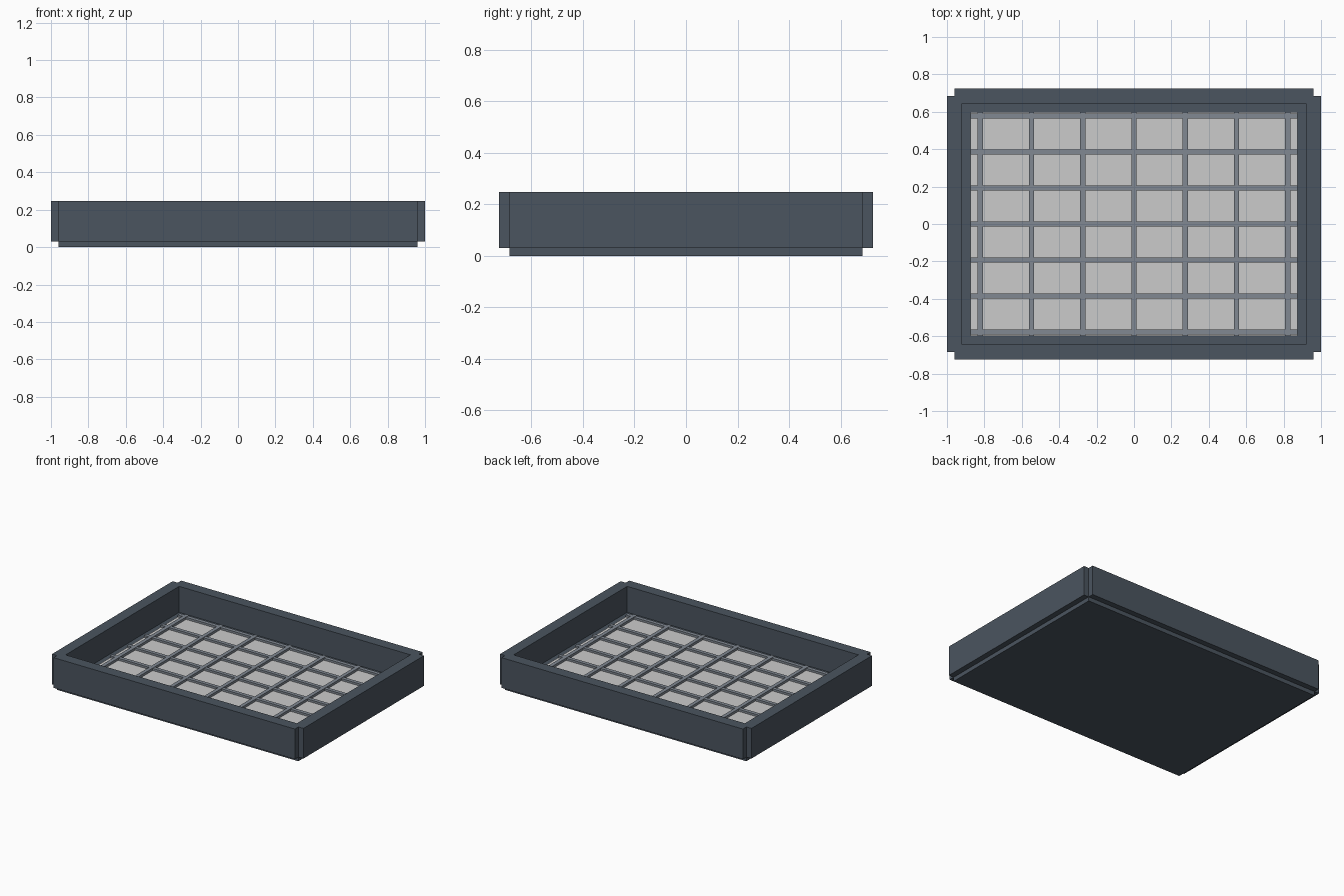
import bpy

if "Cube" in bpy.data.objects:
    bpy.data.objects.remove(bpy.data.objects["Cube"])


def material(name, rgb):
    m = bpy.data.materials.new(name)
    m.diffuse_color = (*rgb, 1)
    m.use_nodes = True
    m.node_tree.nodes["Principled BSDF"].inputs["Base Color"].default_value = m.diffuse_color
    return m


def box(name, lo, hi, mat=None):
    bpy.ops.mesh.primitive_cube_add(size=1, location=[(a + b) / 2 for a, b in zip(lo, hi)])
    ob = bpy.context.object
    ob.name = name
    ob.scale = [b - a for a, b in zip(lo, hi)]
    bpy.ops.object.transform_apply(location=False, rotation=False, scale=True)
    if mat:
        ob.data.materials.append(mat)
    return ob


dark = material("dark_slate", (0.07, 0.09, 0.115))
steel = material("steel", (0.22, 0.25, 0.29))

# Base slab and the pale panel lying on it
box("base_slab", (-0.96, -0.685, 0), (0.96, 0.685, 0.06), dark)
box("floor_panel", (-0.875, -0.60, 0.055), (0.875, 0.60, 0.07))

# Four walls centred on the slab edges, leaving notched corners
for s, side in ((-1, "front"), (1, "back")):
    box(side + "_wall", (-0.96, s * 0.685 - 0.04, 0.03), (0.96, s * 0.685 + 0.04, 0.247), dark)
for s, side in ((-1, "left"), (1, "right")):
    box(side + "_wall", (s * 0.96 - 0.04, -0.685, 0.03), (s * 0.96 + 0.04, 0.685, 0.247), dark)

# Crossed grid bars over the panel
w = 0.0135
for i in range(-3, 4):
    x, y = i * 0.274, i * 0.1925
    box("long_bar", (-0.875, y - w, 0.065), (0.875, y + w, 0.085), steel)
    box("cross_bar", (x - w, -0.60, 0.065), (x + w, 0.60, 0.087), steel)
